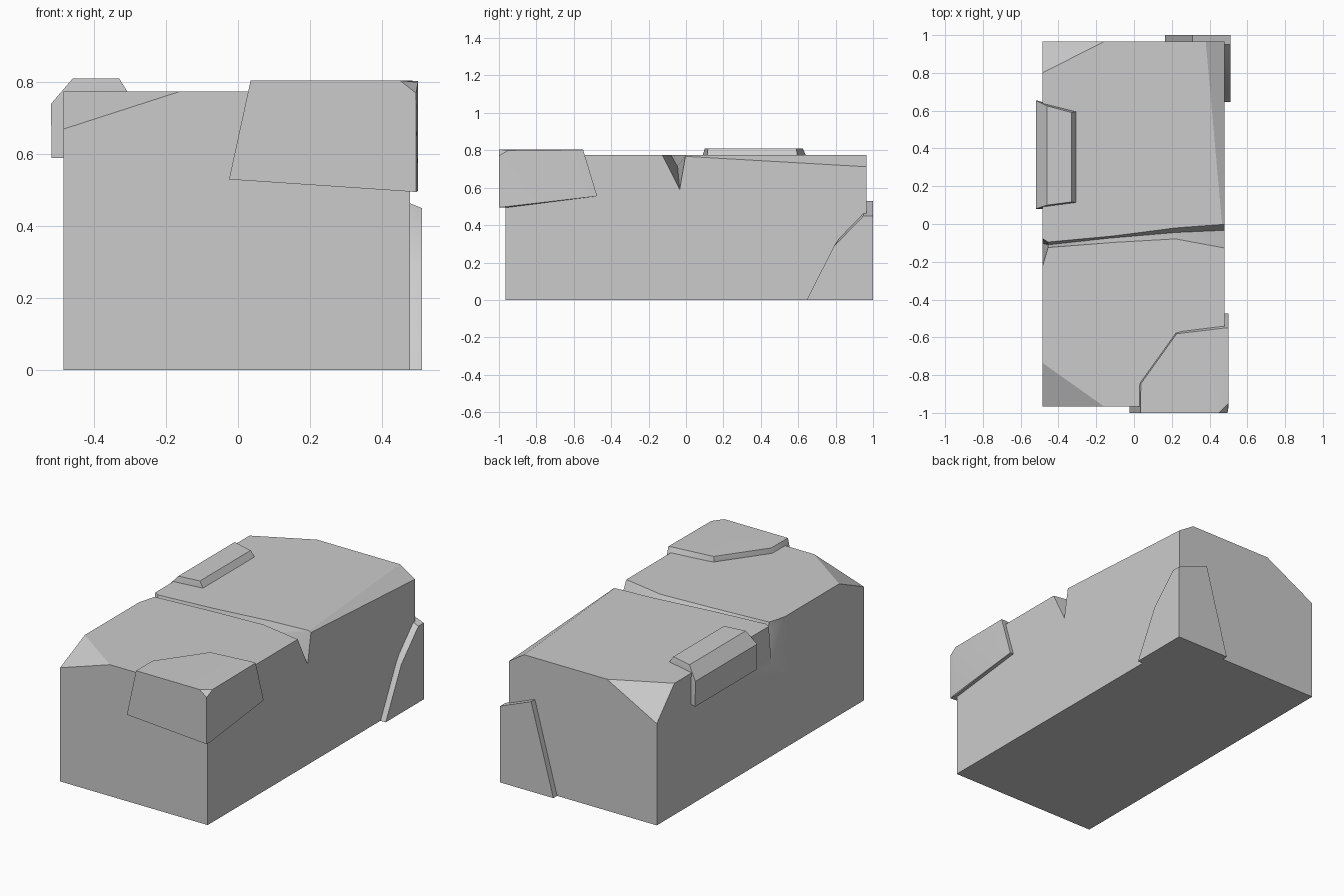
import bpy, bmesh, math

if "Cube" in bpy.data.objects:
    bpy.data.objects.remove(bpy.data.objects["Cube"])

stone = bpy.data.materials.new("grey stone")
stone.diffuse_color = (0.6, 0.6, 0.6, 1)
stone.use_nodes = True
stone.node_tree.nodes["Principled BSDF"].inputs["Base Color"].default_value = stone.diffuse_color


def finish(name, bm, angle=25):
    bmesh.ops.recalc_face_normals(bm, faces=bm.faces[:])
    me = bpy.data.meshes.new(name)
    bm.to_mesh(me)
    bm.free()
    ob = bpy.data.objects.new(name, me)
    bpy.context.collection.objects.link(ob)
    me.materials.append(stone)
    return ob


def smooth(ob, degrees):
    bpy.ops.object.select_all(action='DESELECT')
    ob.select_set(True)
    bpy.context.view_layer.objects.active = ob
    bpy.ops.object.shade_smooth_by_angle(angle=math.radians(degrees))


def hull(name, points):
    """Convex chunk of stone around the given corner points."""
    bm = bmesh.new()
    for p in points:
        bm.verts.new(p)
    res = bmesh.ops.convex_hull(bm, input=bm.verts[:])
    junk = {v for v in res["geom_interior"] if isinstance(v, bmesh.types.BMVert)}
    bmesh.ops.delete(bm, geom=list(junk), context='VERTS')
    bmesh.ops.dissolve_limit(bm, angle_limit=math.radians(1),
                             verts=bm.verts[:], edges=bm.edges[:])
    return finish(name, bm)


# Main block with broken upper corners
L, R, F, B, T = -0.485, 0.478, -0.965, 0.965, 0.775
block = hull("stone_block", [
    (L, F, 0), (R, F, 0), (R, B, 0), (L, B, 0),
    (L, F, 0.67), (-0.16, F, T), (R, F, T), (L, -0.735, T),
    (L, 0.80, T), (L, B, 0.60), (-0.16, B, T), (0.38, B, T),
    (R, B, 0.712), (R, 0.0, 0.765), (R, -0.13, T)])

# Crack across the top: x, front lip y, floor y, floor z, back lip y
stations = [(-0.495, -0.26, -0.10, 0.48, -0.07),
            (-0.455, -0.125, -0.11, 0.72, -0.095),
            (-0.13, -0.10, -0.075, 0.735, -0.065),
            (0.22, -0.08, -0.045, 0.715, -0.02),
            (0.49, -0.13, -0.033, 0.585, 0.0)]
bm = bmesh.new()
rings = []
for x, yf, ym, zm, yb in stations:
    rings.append([bm.verts.new(p) for p in (
        (x, yf, 0.9), (x, yf, 0.777), (x, ym, zm), (x, yb, 0.777), (x, yb, 0.9))])
for a, b in zip(rings, rings[1:]):
    for i in range(5):
        j = (i + 1) % 5
        bm.faces.new((a[i], a[j], b[j], b[i]))
bm.faces.new(rings[0])
bm.faces.new(rings[-1])
bmesh.ops.triangulate(bm, faces=bm.faces[:])
cutter = finish("crack_cutter", bm)
cutter.hide_render = True
mod = block.modifiers.new("crack", 'BOOLEAN')
mod.operation = 'DIFFERENCE'
mod.solver = 'EXACT'
mod.object = cutter
bpy.context.view_layer.objects.active = block
bpy.ops.object.modifier_apply(modifier="crack")
bpy.data.objects.remove(cutter)
smooth(block, 25)

# Raised slab wrapped around the upper front right corner
front = [(-0.025, 0.53), (0.035, 0.805), (0.45, 0.805), (0.495, 0.495)]
side = [(-0.97, 0.498), (-0.475, 0.555), (-0.55, 0.803), (-0.95, 0.80)]
top = [(0.03, -0.84), (0.22, -0.575), (0.47, -0.545)]
pts = [(x, y, z) for x, z in front for y in (-1.0, -0.95)]
pts += [(x, y, z) for y, z in side for x in (0.47, 0.50)]
pts += [(x + d, y - d, z) for x, y in top for z, d in ((0.805, 0.006), (0.76, 0))]
pts += [(0.495, -1.0, 0.77)]
smooth(hull("front_corner_slab", pts), 30)

# Raised slab folded over the upper left edge
pts = []
for y0, y1, x, z in ((0.08, 0.655, -0.518, 0.59), (0.08, 0.655, -0.52, 0.74),
                     (0.10, 0.625, -0.46, 0.81), (0.117, 0.59, -0.33, 0.81),
                     (0.113, 0.595, -0.305, 0.77), (0.113, 0.595, -0.31, 0.70),
                     (0.08, 0.635, -0.45, 0.59)):
    pts += [(x, y0, z), (x, y1, z)]
smooth(hull("left_edge_slab", pts), 30)

# Raised slab wrapped around the lower back right corner
back = [(0.165, 0), (0.31, 0.53), (0.512, 0.45), (0.512, 0)]
side = [(0.645, 0), (0.79, 0.285), (1.0, 0.45)]
pts = [(x, y, z) for x, z in back for y in (0.95, 1.0)]
pts += [(x, y, z) for y, z in side for x in (0.47, 0.512)]
smooth(hull("back_corner_slab", pts), 30)
